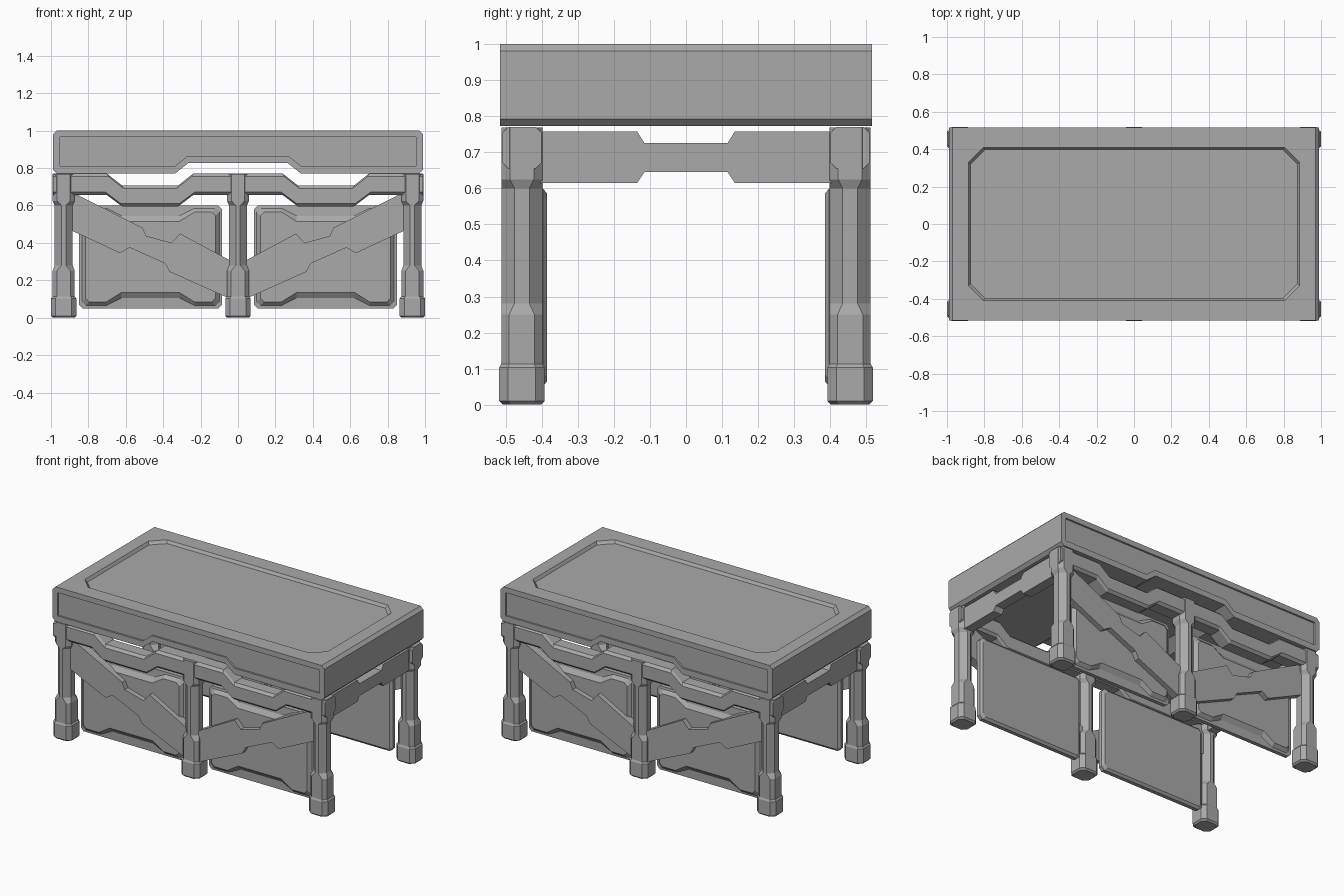
import bpy, bmesh

if "Cube" in bpy.data.objects:
    bpy.data.objects.remove(bpy.data.objects["Cube"])

metal = bpy.data.materials.new("grey")
metal.diffuse_color = (0.4, 0.4, 0.4, 1)
metal.use_nodes = True
metal.node_tree.nodes["Principled BSDF"].inputs["Base Color"].default_value = metal.diffuse_color


def loft(name, loops):
    """Skin a stack of matching closed loops and cap both ends."""
    bm = bmesh.new()
    rings = [[bm.verts.new(p) for p in loop] for loop in loops]
    n = len(rings[0])
    for a, b in zip(rings, rings[1:]):
        for i in range(n):
            j = (i + 1) % n
            bm.faces.new((a[i], a[j], b[j], b[i]))
    bm.faces.new(rings[0])
    bm.faces.new(rings[-1])
    bmesh.ops.recalc_face_normals(bm, faces=bm.faces)
    mesh = bpy.data.meshes.new(name)
    bm.to_mesh(mesh)
    bm.free()
    ob = bpy.data.objects.new(name, mesh)
    bpy.context.collection.objects.link(ob)
    mesh.materials.append(metal)
    return ob


def octagon(cx, cy, hx, hy, c, z):
    pts = [(hx - c, -hy), (hx, c - hy), (hx, hy - c), (hx - c, hy),
           (c - hx, hy), (-hx, hy - c), (-hx, c - hy), (c - hx, -hy)]
    return [(cx + x, cy + y, z) for x, y in pts]


def in_xz(pts, y, sx=1):
    return [(sx * x, y, z) for x, z in pts]


# Table top: notched profile along y, with recessed end panels
def top_outline(hx, z0, z1, c, nx0, nx1, nz):
    right = [(nx1, nz), (nx0, z0), (hx - c, z0), (hx, z0 + c),
             (hx, z1 - c), (hx - c, z1)]
    return right + [(-x, z) for x, z in reversed(right)]


outer = top_outline(0.99, 0.772, 1.0, 0.02, 0.335, 0.265, 0.827)
inner = top_outline(0.955, 0.812, 0.965, 0.003, 0.335, 0.27, 0.865)
top = loft("table_top", [in_xz(inner, -0.503), in_xz(inner, -0.515), in_xz(outer, -0.515),
                         in_xz(outer, 0.515), in_xz(inner, 0.515), in_xz(inner, 0.503)])

# Sunken work surface with sloped rim
cutter = loft("surface_cutter", [octagon(0, 0, 0.873, 0.398, 0.078, 0.982),
                                 octagon(0, 0, 0.885, 0.41, 0.08, 1.0),
                                 octagon(0, 0, 0.885, 0.41, 0.08, 1.05)])
cutter.hide_render = True
mod = top.modifiers.new("recess", 'BOOLEAN')
mod.operation = 'DIFFERENCE'
mod.solver = 'EXACT'
mod.object = cutter
bpy.context.view_layer.objects.active = top
bpy.ops.object.modifier_apply(modifier=mod.name)
bpy.data.objects.remove(cutter)


# Rail profile: two dropped sections between the three legs, c = edge chamfer
def rail_outline(c):
    def edge(z, drop, d):
        half = [(0.24 + d, z), (0.32 + d, z - drop), (0.62 - d, z - drop), (0.70 - d, z), (0.99, z)]
        return [(-x, h) for x, h in reversed(half)] + half
    return edge(0.77 - c, 0.063, c / 2) + edge(0.655 + c, 0.06, -c / 2)[::-1]


# Panel outline with clipped corners and centred top and bottom notches
def panel_outline(inset, notch):
    x0, x1 = 0.085 + inset, 0.85 - inset
    z0, z1, c, m = 0.05 + inset, 0.60 - inset, 0.02, 0.468
    low = [(x0, z0 + c), (x0 + c, z0), (m - 0.235, z0), (m - 0.155, z0 + notch),
           (m + 0.155, z0 + notch), (m + 0.235, z0), (x1 - c, z0), (x1, z0 + c)]
    return low + [(x, z0 + z1 - z) for x, z in reversed(low)]


brace = [(0.89, 0.673), (0.51, 0.48), (0.49, 0.437), (0.355, 0.40), (0.31, 0.45), (0.04, 0.305),
         (0.04, 0.10), (0.365, 0.245), (0.39, 0.29), (0.58, 0.375), (0.63, 0.345), (0.89, 0.466)]

LEG_Y = 0.455
for sy, side in ((-1, "front"), (1, "back")):
    cy = sy * LEG_Y
    loft(side + "_rail", [in_xz(rail_outline(c), sy * y)
                          for c, y in ((0.016, 0.509), (0, 0.493), (0, 0.417), (0.016, 0.401))])

    # Legs: faceted shaft, pinched in the middle, on a chunky foot
    for cx in (-0.932, 0, 0.932):
        loft(side + "_foot", [octagon(cx, cy, hx, hy, c, z) for hx, hy, c, z in (
            (0.058, 0.053, 0.025, 0), (0.068, 0.063, 0.025, 0.01),
            (0.068, 0.063, 0.025, 0.103), (0.06, 0.057, 0.022, 0.113))])
        loft(side + "_leg", [octagon(cx, cy, hx, hy, c, z) for hx, hy, c, z in (
            (0.059, 0.057, 0.022, 0.1), (0.059, 0.057, 0.022, 0.25),
            (0.048, 0.057, 0.036, 0.28), (0.048, 0.057, 0.036, 0.60),
            (0.059, 0.057, 0.024, 0.625), (0.059, 0.057, 0.024, 0.768))])

    # Side panels and diagonal braces
    for sx in (-1, 1):
        loft(side + "_panel", [in_xz(panel_outline(i, n), sy * y, sx) for i, n, y in (
            (0.015, 0, 0.385), (0, 0, 0.397), (0, 0, 0.422),
            (0.015, 0.04, 0.424), (0.035, 0.05, 0.445))])
        loft(side + "_brace", [in_xz(brace, sy * y, sx) for y in (0.425, 0.478)])

# End rails: wide at the legs, waisted in the centre
half = [(0.115, 0.725), (0.135, 0.757), (0.43, 0.757),
        (0.43, 0.615), (0.135, 0.615), (0.115, 0.645)]
waist = half + [(-y, z) for y, z in reversed(half)]
for sx in (-1, 1):
    loft("end_rail", [[(sx * x, y, z) for y, z in waist] for x in (0.9, 0.965)])
